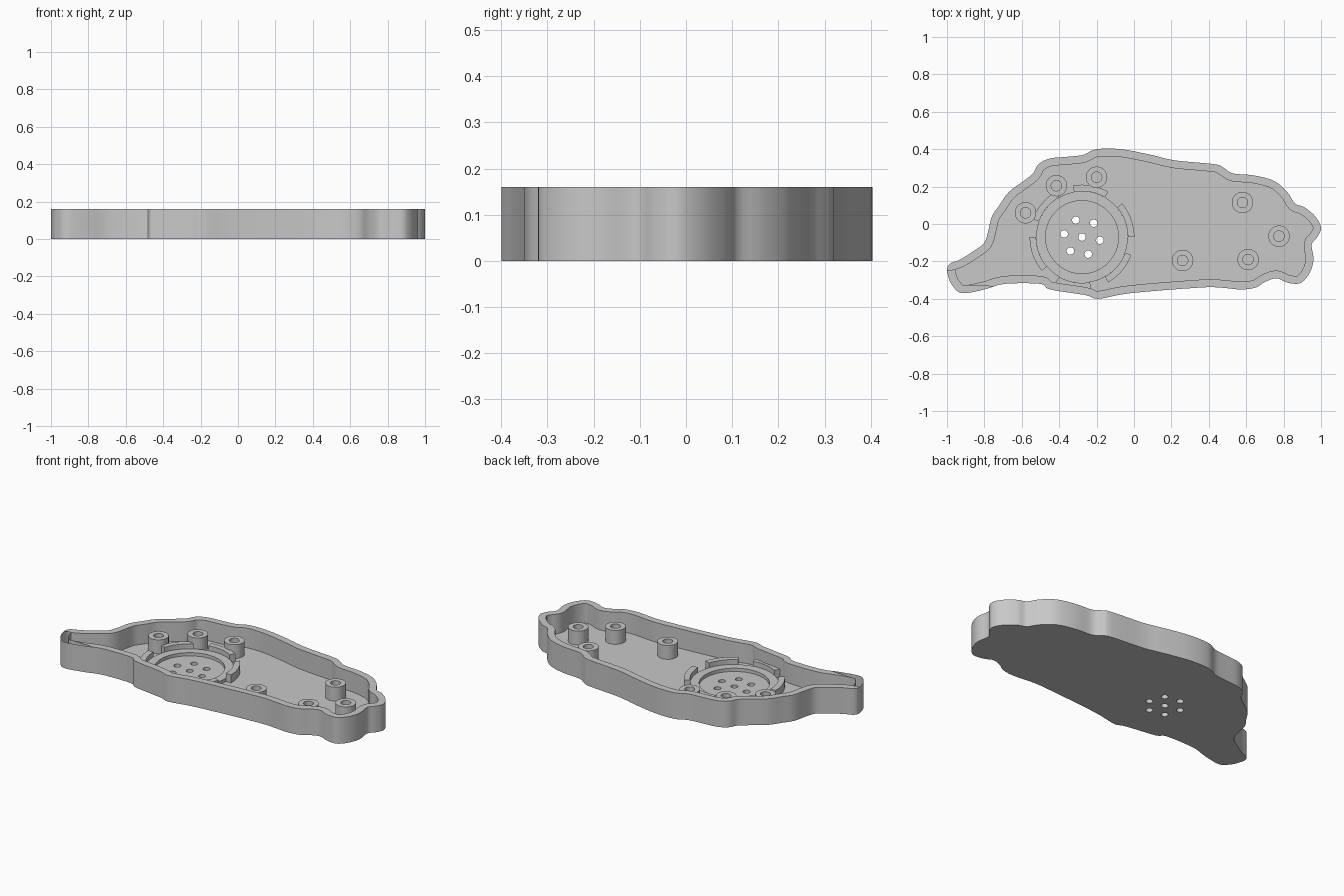
import bpy, bmesh
from math import sin, cos, radians
from mathutils import Vector

if "Cube" in bpy.data.objects:
    bpy.data.objects.remove(bpy.data.objects["Cube"])

# One plain grey plastic
grey = bpy.data.materials.new("grey_plastic")
grey.use_nodes = True
colour = (0.58, 0.58, 0.58, 1)
grey.diffuse_color = colour
grey.node_tree.nodes["Principled BSDF"].inputs["Base Color"].default_value = colour

HEIGHT, FLOOR, WALL = 0.16, 0.04, 0.042
DISH = Vector((-0.278, -0.07))

# Silhouette control points in hundredths, clockwise from the left tip
SILHOUETTE = [
    (-100, -24), (-98, -21), (-93, -19), (-85, -14), (-80, -10), (-78, -4),
    (-76, 4), (-72, 10), (-67, 17), (-59, 23), (-54, 27), (-51, 32), (-45, 35),
    (-35, 36), (-27, 37), (-20, 40), (-7, 40), (9, 37), (22, 34), (43, 32),
    (48, 30), (53, 27), (64, 26), (75, 23), (82, 17), (86, 11), (91, 9),
    (97, 4), (100, -2), (98, -7), (95, -11), (96, -19), (94, -26), (90, -31),
    (86, -32), (81, -31), (76, -29), (70, -31), (65, -34), (57, -35),
    (46, -34), (35, -34), (-2, -37), (-19, -40), (-26, -38), (-45, -35),
    (-50, -32), (-69, -32), (-80, -35), (-92, -37), (-97, -33), (-99, -29)]


def smooth_loop(points, steps=4):
    """Closed Catmull-Rom curve through the points."""
    loop, n = [], len(points)
    for i in range(n):
        a, b, c, d = (points[(i + k) % n] for k in (-1, 0, 1, 2))
        for s in range(steps):
            t = s / steps
            loop.append(0.5 * (2 * b + (c - a) * t
                               + (2 * a - 5 * b + 4 * c - d) * t * t
                               + (3 * b - a - 3 * c + d) * t ** 3))
    return loop


def inset_loop(loop, dist):
    """Offset inward, dropping points that fold back too near the outline."""
    result, n = [], len(loop)
    for i, p in enumerate(loop):
        t = (loop[(i + 1) % n] - loop[i - 1]).normalized()
        q = p + Vector((t.y, -t.x)) * dist
        if min((q - o).length for o in loop) > dist * 0.97:
            result.append(q)
    return result


def arc(centre, radius, start=0, sweep=360, count=48):
    """Points on a full circle, or on an open arc including its far end."""
    total = count if sweep == 360 else count + 1
    return [centre + radius * Vector((cos(a), sin(a)))
            for a in (radians(start + sweep * i / count) for i in range(total))]


def add_cap(bm, loops, z):
    """Flat face at height z; loops inside the first become holes."""
    edges = []
    for loop in loops:
        verts = [bm.verts.new((p.x, p.y, z)) for p in loop]
        edges += [bm.edges.new((verts[i - 1], v)) for i, v in enumerate(verts)]
    bmesh.ops.triangle_fill(bm, edges=edges, use_beauty=True, normal=(0, 0, 1))


def add_wall(bm, loop, bottom, top):
    """Upright band of quads along a closed loop."""
    low = [bm.verts.new((p.x, p.y, bottom)) for p in loop]
    high = [bm.verts.new((p.x, p.y, top)) for p in loop]
    for i in range(len(loop)):
        bm.faces.new((low[i - 1], low[i], high[i], high[i - 1]))


def finish(bm, name):
    """Weld the pieces into one smooth-shaded object with sharp rims."""
    bmesh.ops.remove_doubles(bm, verts=bm.verts, dist=0.0001)
    bmesh.ops.recalc_face_normals(bm, faces=bm.faces)
    mesh = bpy.data.meshes.new(name)
    bm.to_mesh(mesh)
    bm.free()
    mesh.materials.append(grey)
    obj = bpy.data.objects.new(name, mesh)
    bpy.context.collection.objects.link(obj)
    bpy.ops.object.select_all(action='DESELECT')
    obj.select_set(True)
    bpy.context.view_layer.objects.active = obj
    bpy.ops.object.shade_smooth_by_angle(angle=radians(30))


def plate(name, loops, bottom, top):
    """Straight-sided solid standing between two heights."""
    bm = bmesh.new()
    for z in (bottom, top):
        add_cap(bm, loops, z)
    for loop in loops:
        add_wall(bm, loop, bottom, top)
    finish(bm, name)


# Tray: outer skin, rim, inner wall and a floor pierced by sound holes
outline = smooth_loop([Vector(p) / 100 for p in SILHOUETTE])
inside = inset_loop(outline, WALL)
centres = [DISH] + arc(DISH, 0.097, start=50, count=6)
holes = [arc(c, 0.02, count=24) for c in centres]
tray = bmesh.new()
add_cap(tray, [outline] + holes, 0)
add_wall(tray, outline, 0, HEIGHT)
add_cap(tray, [outline, inside], HEIGHT)
add_wall(tray, inside, FLOOR, HEIGHT)
add_cap(tray, [inside] + holes, FLOOR)
for hole in holes:
    add_wall(tray, hole, 0, FLOOR)
finish(tray, "tray")

# Round speaker seat with six raised tabs around it
SUNK = FLOOR - 0.01
plate("speaker_ring", [arc(DISH, 0.245, count=72), arc(DISH, 0.195, count=72)], SUNK, 0.06)
for i in range(6):
    outer = arc(DISH, 0.28, start=60 * i, sweep=40, count=12)
    inner = arc(DISH, 0.245, start=60 * i, sweep=40, count=12)
    plate(f"speaker_tab_{i + 1}", [outer + inner[::-1]], SUNK, 0.09)

# Hollow screw posts
POSTS = [(-0.58, 0.06), (-0.415, 0.205), (-0.2, 0.25),
         (0.58, 0.115), (0.775, -0.065), (0.61, -0.19), (0.26, -0.195)]
for i, spot in enumerate(POSTS):
    c = Vector(spot)
    plate(f"screw_post_{i + 1}", [arc(c, 0.057, count=40), arc(c, 0.028, count=40)],
          SUNK, 0.125)
